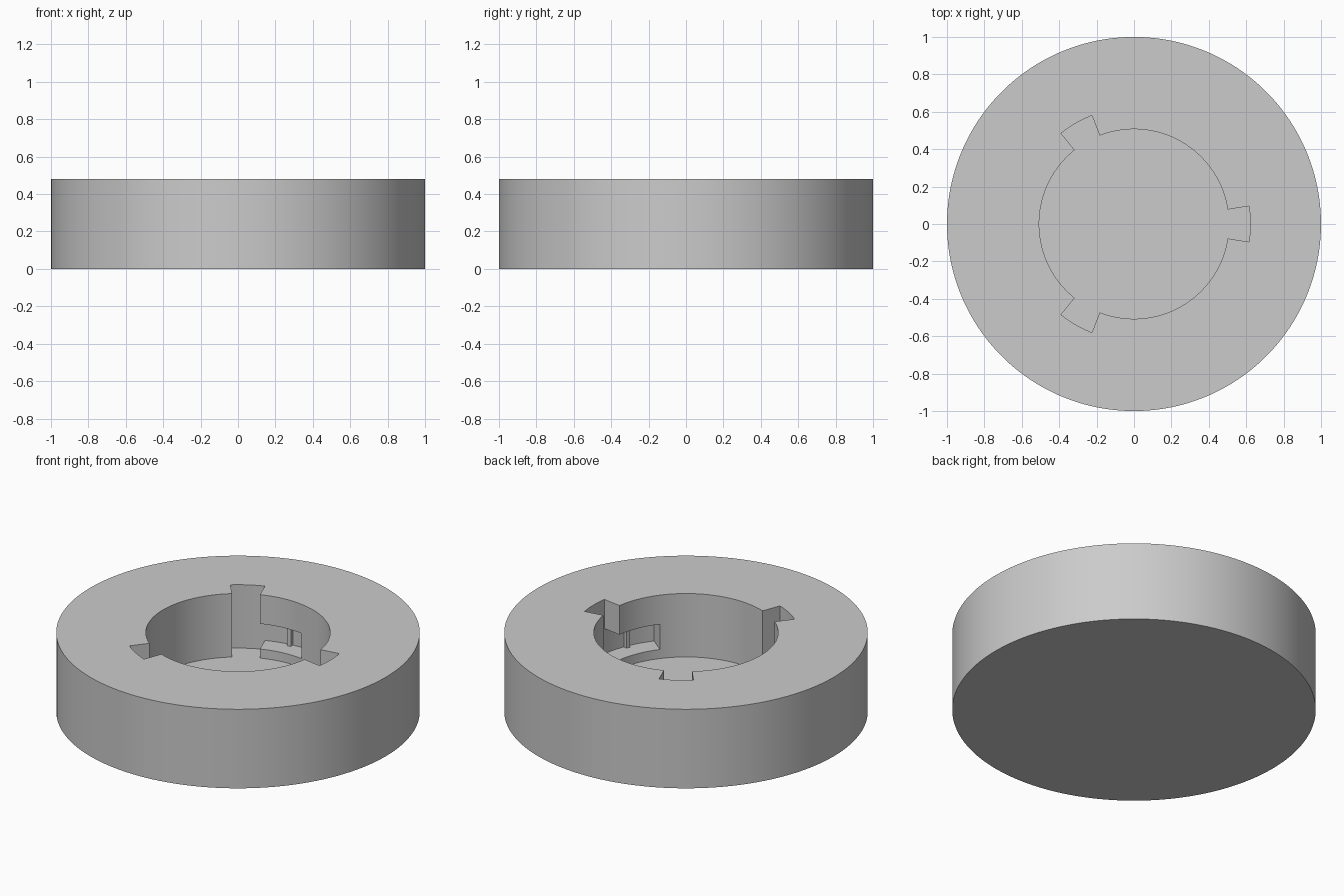
import bpy, bmesh, math

cube = bpy.data.objects.get("Cube")
if cube:
    bpy.data.objects.remove(cube, do_unlink=True)

grey = bpy.data.materials.new("plain_grey")
grey.use_nodes = True
colour = (0.6, 0.6, 0.6, 1)
grey.diffuse_color = colour
grey.node_tree.nodes["Principled BSDF"].inputs["Base Color"].default_value = colour

# Ring radii and layer heights of the socket
RADII = [0, 0.507, 0.6, 0.622, 1.0]
LEVELS = [0, 0.095, 0.15, 0.303, 0.48]

# Angular zones of one third of the socket, measured from the slot centre
ZONES = [(-38.6, -24, "groove"), (-24, -21.8, "ridge"), (-21.8, -8.8, "groove"),
         (-8.8, 8.8, "slot"), (8.8, 81.4, "wall")]

columns = []
for third in range(3):
    for start, end, kind in ZONES:
        count = max(1, round((end - start) / 2.5))
        for i in range(count):
            columns.append((third * 120 + start + (end - start) * i / count, kind))
N = len(columns)


def solid(ring, col, layer):
    """Tell whether the material fills this ring, column and layer."""
    if not (0 <= ring < 4 and 0 <= layer < 4):
        return False
    if layer == 0 or ring == 3:
        return True
    if ring == 0:
        return False
    kind = columns[col % N][1]
    if kind == "slot":
        return False
    if kind == "groove":
        return layer != 2
    if kind == "ridge":
        return layer != 2 or ring == 2
    return True


bm = bmesh.new()
verts = {}


def vert(ring, col, level):
    key = (ring, col % N if ring else 0, level)
    if key not in verts:
        a = math.radians(columns[col % N][0])
        r = RADII[ring]
        verts[key] = bm.verts.new((r * math.cos(a), r * math.sin(a), LEVELS[level]))
    return verts[key]


# Each boundary side: neighbour step, then its corners in outward order
SIDES = [
    ((0, 0, 1), [(0, 0, 1), (1, 0, 1), (1, 1, 1), (0, 1, 1)]),
    ((0, 0, -1), [(0, 0, 0), (0, 1, 0), (1, 1, 0), (1, 0, 0)]),
    ((1, 0, 0), [(1, 0, 0), (1, 1, 0), (1, 1, 1), (1, 0, 1)]),
    ((-1, 0, 0), [(0, 0, 0), (0, 0, 1), (0, 1, 1), (0, 1, 0)]),
    ((0, 1, 0), [(0, 1, 0), (0, 1, 1), (1, 1, 1), (1, 1, 0)]),
    ((0, -1, 0), [(0, 0, 0), (1, 0, 0), (1, 0, 1), (0, 0, 1)]),
]
for ring in range(4):
    for col in range(N):
        for layer in range(4):
            if not solid(ring, col, layer):
                continue
            for (dr, dc, dl), corners in SIDES:
                if ring + dr < 0 or solid(ring + dr, col + dc, layer + dl):
                    continue
                loop = [vert(ring + a, col + b, layer + c) for a, b, c in corners]
                bm.faces.new(list(dict.fromkeys(loop)))

bmesh.ops.recalc_face_normals(bm, faces=bm.faces)
mesh = bpy.data.meshes.new("bayonet_socket")
bm.to_mesh(mesh)
bm.free()
mesh.materials.append(grey)

socket = bpy.data.objects.new("bayonet_socket", mesh)
bpy.context.collection.objects.link(socket)
bpy.ops.object.select_all(action="DESELECT")
socket.select_set(True)
bpy.context.view_layer.objects.active = socket
bpy.ops.object.shade_smooth_by_angle(angle=math.radians(30))
